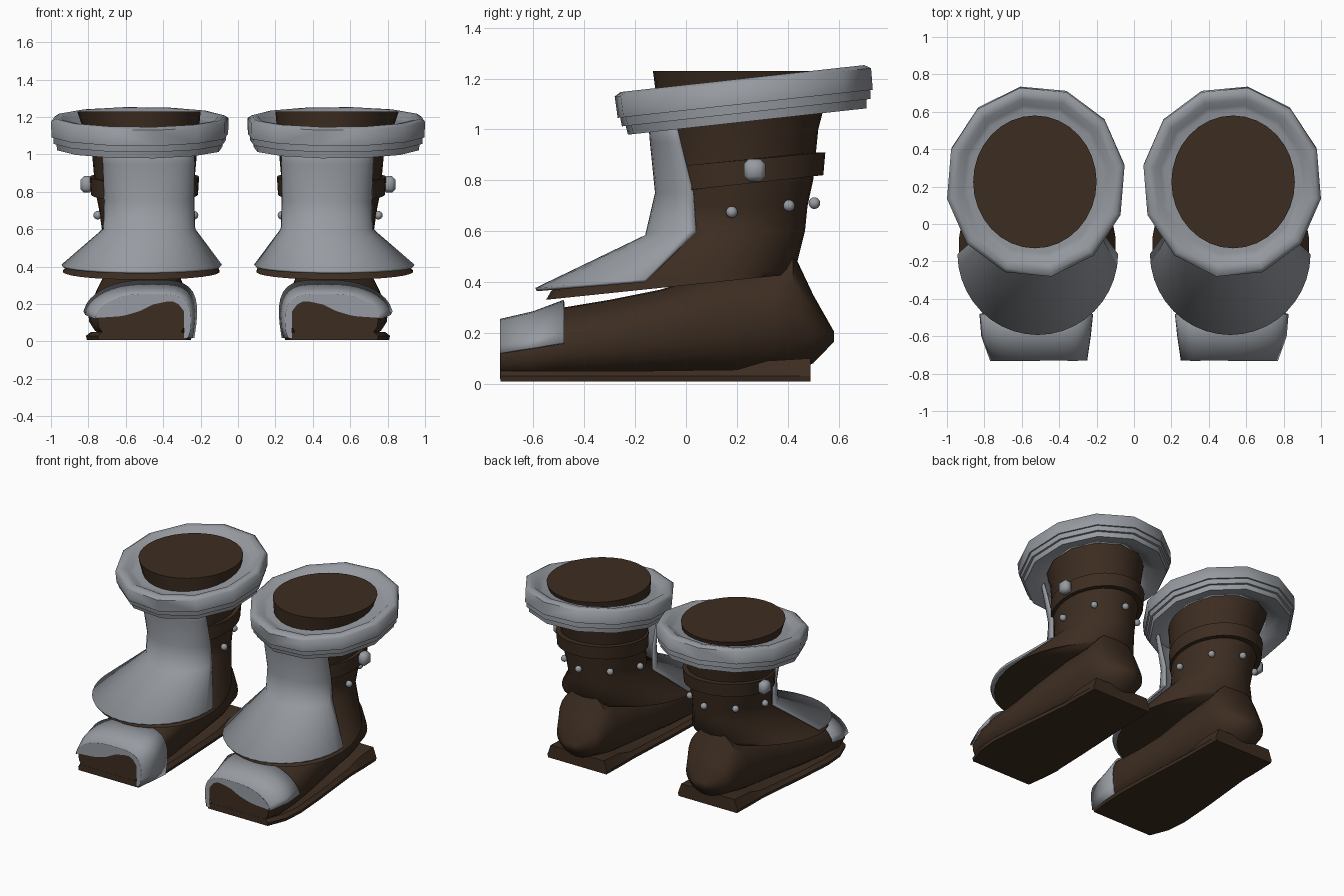
import bpy, bmesh, math
from mathutils import Matrix, Vector

if "Cube" in bpy.data.objects:
    bpy.data.objects.remove(bpy.data.objects["Cube"])


def material(name, rgb):
    m = bpy.data.materials.new(name)
    m.diffuse_color = (*rgb, 1)
    m.use_nodes = True
    m.node_tree.nodes["Principled BSDF"].inputs["Base Color"].default_value = m.diffuse_color
    return m


GREY = material("steel grey", (0.31, 0.33, 0.36))
BROWN = material("dark brown leather", (0.046, 0.026, 0.015))


def finish(name, bm, mat, angle=40, solid=0):
    """Turn a bmesh into a shaded object and add its twin across x = 0."""
    bmesh.ops.recalc_face_normals(bm, faces=bm.faces)
    me = bpy.data.meshes.new(name)
    bm.to_mesh(me)
    bm.free()
    me.materials.append(mat)
    ob = bpy.data.objects.new(name, me)
    bpy.context.collection.objects.link(ob)
    bpy.ops.object.select_all(action='DESELECT')
    ob.select_set(True)
    bpy.context.view_layer.objects.active = ob
    bpy.ops.object.shade_smooth_by_angle(angle=math.radians(angle))
    if solid:
        s = ob.modifiers.new("thickness", 'SOLIDIFY')
        s.thickness, s.offset = solid, 0
    twin = ob.modifiers.new("pair", 'MIRROR')
    twin.use_axis[0] = True
    twin.use_mirror_merge = False
    return ob


def loft(rings, closed=True, caps=True):
    """Skin a list of equally long point rows."""
    bm = bmesh.new()
    rows = [[bm.verts.new(p) for p in r] for r in rings]
    n = len(rows[0])
    for a, b in zip(rows, rows[1:]):
        for i in range(n if closed else n - 1):
            j = (i + 1) % n
            bm.faces.new((a[i], a[j], b[j], b[i]))
    if caps:
        bm.faces.new(rows[0])
        bm.faces.new(rows[-1])
    return bm


def leg_ring(zf, zb, yf, yb, rx, cx, skew=0, n=32):
    """Horizontal egg-shaped ring, z running from front to back."""
    pts = []
    for i in range(n):
        t = 2 * math.pi * i / n
        s = math.sin(t)
        f = (s + 1) / 2
        pts.append((cx + rx * math.cos(t) * (1 - skew * s),
                    yf + (yb - yf) * f, zf + (zb - zf) * f))
    return pts


# Shaft flaring into the ankle skirt
shaft = [(1.23, 1.23, -.13, .58, .33, .53), (1.0, 1.0, -.10, .52, .28, .50),
         (.80, .80, -.09, .50, .262, .50), (.70, .70, -.09, .478, .247, .495),
         (.60, .60, -.11, .468, .238, .49),
         (.365, .45, -.53, .43, .40, .51, .12), (.33, .43, -.55, .41, .418, .517, .12)]
finish("shaft", loft([leg_ring(*r) for r in shaft]), BROWN, angle=65)

# Tilted strap round the shaft
strap = [(.75, .82, -.07, .49, .25, .50), (.75, .82, -.09, .54, .286, .50),
         (.85, .91, -.09, .548, .292, .50), (.85, .91, -.07, .50, .25, .50)]
finish("strap", loft([leg_ring(*r) for r in strap], caps=False), BROWN)


# Shin guard wrapping the front and spreading over the instep
def guard_row(zf, zs, yf, ys, rx, cx, n=20):
    row = []
    for i in range(n + 1):
        t = math.pi * (i / n - .5)
        c = math.cos(t)
        row.append((cx + rx * math.sin(t), ys + (yf - ys) * c, zs + (zf - zs) * c))
    return row


guard = [(1.08, 1.08, -.145, -.05, .245, .485), (.95, .95, -.135, -.02, .24, .478),
         (.75, .75, -.115, .03, .235, .475), (.58, .60, -.155, .04, .24, .475),
         (.37, .405, -.59, -.16, .425, .515)]
finish("shin_guard", loft([guard_row(*r) for r in guard], closed=False, caps=False),
       GREY, angle=65, solid=.014)

# Tilted padded cuff, twelve sided
profile = [(.64, -.12), (.80, -.155), (.93, -.17), (.94, -.135), (.97, -.135), (.975, -.10),
           (.995, -.10), (1, -.015), (.95, .0), (.88, -.005), (.81, -.03), (.76, -.035), (.62, -.035)]
tilt = Matrix.Translation((.525, .222, 1.20)) @ Matrix.Rotation(math.radians(6.3), 4, 'X')
rings = []
for r, z in profile + profile[:1]:
    ring = []
    for k in range(12):
        a = math.radians(80 + 30 * k)
        ring.append(tilt @ Vector((.482 * r * math.cos(a), .515 * r * math.sin(a), z)))
    rings.append(ring)
bm = loft(rings, caps=False)
bmesh.ops.remove_doubles(bm, verts=bm.verts, dist=1e-5)
finish("cuff", bm, GREY, angle=60)


# Foot, built from upright cross sections whose ridge leans inwards at the toe
def foot_ring(y, cx, hw, z0, z1, p, lean=0, n=24):
    pts = []
    for i in range(n):
        t = 2 * math.pi * i / n
        c, s = math.cos(t), math.sin(t)
        pts.append((cx + hw * math.copysign(abs(c) ** p, c) - lean * max(s, 0), y,
                    (z0 + z1) / 2 + (z1 - z0) / 2 * math.copysign(abs(s) ** p, s)))
    return pts


foot = [(-.729, .515, .235, .01, .235, .7, .06), (-.62, .53, .26, .01, .26, .7, .07),
        (-.48, .53, .272, .02, .30, .7, .08), (-.30, .525, .262, .02, .33, .75, .04),
        (-.10, .52, .25, .03, .37, .8), (.12, .515, .23, .03, .44, .85),
        (.34, .51, .215, .04, .48, .95), (.42, .51, .20, .05, .52, 1),
        (.50, .51, .16, .08, .35, 1), (.582, .51, .05, .165, .205, 1)]
finish("foot", loft([foot_ring(*r) for r in foot]), BROWN, angle=50)

# Sole with a raised, square heel rim
sole = [(-.73, .51, .235, .05), (-.60, .528, .268, .05), (-.45, .53, .278, .05),
        (-.20, .525, .265, .05), (.20, .515, .235, .055), (.32, .515, .235, .09),
        (.49, .515, .23, .10)]
rows = []
for y, cx, w, h in sole:
    rows.append([(cx - w, y, .008), (cx + w, y, .008), (cx + w + .005, y, .03),
                 (cx + w - .02, y, h), (cx - w + .02, y, h), (cx - w - .005, y, .03)])
finish("sole", loft(rows), BROWN, angle=30)


# Toe cap: covers the top and runs to the ground on the inner side
def toe_row(y, cx, hw, top, outer_z, lean, n=20):
    row = []
    for i in range(n + 1):
        t = math.pi * i / n
        c, s = math.cos(t), math.sin(t)
        f = (1 + c) / 2
        low = outer_z * min(1, f * 2) + .02 * max(0, 1 - f * 2)
        row.append((cx + hw * math.copysign(abs(c) ** .7, c) - lean * s, y,
                    low + (top - low) * abs(s) ** .8))
    return row


cap = [(-.73, .515, .25, .25, .12, .06), (-.60, .53, .282, .28, .14, .07),
       (-.48, .53, .292, .325, .16, .08)]
finish("toe_cap", loft([toe_row(*r) for r in cap], closed=False, caps=False),
       GREY, angle=60, solid=.01)

# Toe trim: thin plate on the flat toe front, above a wavy edge
wave = [(.20, .10), (.28, .15), (.33, .215), (.43, .21), (.53, .16), (.62, .135), (.85, .12)]


def edge_height(x):
    for (xa, za), (xb, zb) in zip(wave, wave[1:]):
        if x <= xb:
            return za + (zb - za) * (x - xa) / (xb - xa)
    return wave[-1][1]


outline = [(x, -.732, z) for x, _, z in toe_row(*cap[0])]
inner = []
for x, y, z in outline:
    px = max(x, .288)
    inner.append((px, y, min(z - .001, edge_height(px))))
finish("toe_trim", loft([outline, inner], closed=False, caps=False), GREY)

# Round studs round the back of the ankle
bm = bmesh.new()
for x, y, z in ((.75, .18, .675), (.235, .18, .675), (.675, .405, .70), (.315, .405, .70), (.495, .505, .71)):
    bmesh.ops.create_uvsphere(bm, u_segments=12, v_segments=8, radius=.023,
                              matrix=Matrix.Translation((x, y, z)))
finish("studs", bm, GREY, angle=60)

# Faceted buckle on the outer side of the strap
bm = bmesh.new()
bmesh.ops.create_cube(bm, size=1, matrix=Matrix.Translation((.808, .27, .84)) @ Matrix.Diagonal((.07, .084, .088, 1)))
bmesh.ops.bevel(bm, geom=bm.edges[:], offset=.02, segments=1, affect='EDGES')
finish("buckle", bm, GREY, angle=60)
